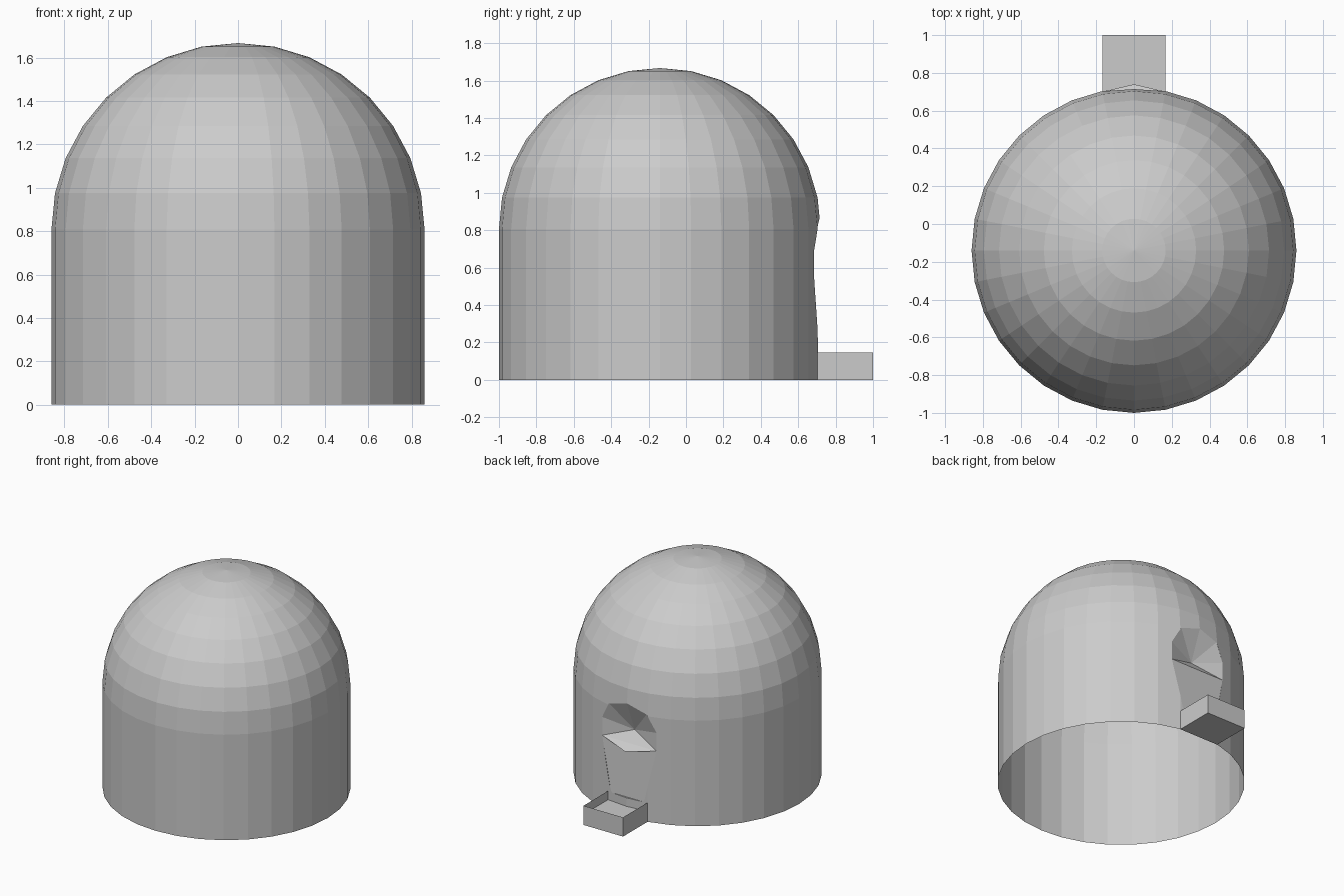
import bpy
import bmesh
from math import sin, cos, pi

old = bpy.data.objects.get("Cube")
if old:
    bpy.data.objects.remove(old, do_unlink=True)

R, CY, WALL = 0.86, -0.14, 0.807   # dome radius, centre y, wall height
SEGMENTS = 32

grey = bpy.data.materials.new("light grey")
grey.use_nodes = True
colour = (0.6, 0.6, 0.6, 1)
grey.diffuse_color = colour
grey.node_tree.nodes["Principled BSDF"].inputs["Base Color"].default_value = colour


def add_object(name, bm):
    mesh = bpy.data.meshes.new(name)
    bm.to_mesh(mesh)
    bm.free()
    mesh.materials.append(grey)
    obj = bpy.data.objects.new(name, mesh)
    bpy.context.collection.objects.link(obj)
    return obj


def hull_cutter(name, points, outer_y=0.95):
    """Solid reaching from the given points straight out past the back."""
    bm = bmesh.new()
    for x, y, z in points:
        bm.verts.new((x, y, z))
    for x, y, z in points[:-1] if name == "niche_cutter" else points:
        bm.verts.new((x, outer_y, z))
    result = bmesh.ops.convex_hull(bm, input=bm.verts[:])
    loose = [v for v in set(result["geom_interior"] + result["geom_unused"])
             if isinstance(v, bmesh.types.BMVert)]
    bmesh.ops.delete(bm, geom=loose, context='VERTS')
    bmesh.ops.recalc_face_normals(bm, faces=bm.faces[:])
    obj = add_object(name, bm)
    obj.hide_render = True
    return obj


# Domed body: straight wall topped by a hemisphere
bm = bmesh.new()
rings = [(R, 0)] + [(R * cos(i * pi / 16), WALL + R * sin(i * pi / 16)) for i in range(8)]
loops = []
for r, z in rings:
    angles = [2 * pi * k / SEGMENTS for k in range(SEGMENTS)]
    loops.append([bm.verts.new((r * cos(a), CY + r * sin(a), z)) for a in angles])
top = bm.verts.new((0, CY, WALL + R))
for k in range(SEGMENTS):
    n = (k + 1) % SEGMENTS
    for low, high in zip(loops, loops[1:]):
        bm.faces.new((low[k], low[n], high[n], high[k]))
    bm.faces.new((loops[-1][k], loops[-1][n], top))
bm.faces.new(loops[0][::-1])
body = add_object("domed_body", bm)

# Niche and flat panel cut into the back
corner = (0.23, 0.685, 0.55)
half_rim = [corner, (0.23, 0.685, 0.69), (0.16, 0.704, 0.82)]
rim = half_rim + [(0, 0.72, 0.88)] + [(-x, y, z) for x, y, z in half_rim]
apex = (0, 0.62, 0.63)
panel = [(s * x, y, z) for s in (1, -1) for x, y, z in (corner, (0.14, 0.707, 0.145))]
cutters = [hull_cutter("niche_cutter", rim + [apex]), hull_cutter("panel_cutter", panel)]
for cutter in cutters:
    mod = body.modifiers.new(cutter.name, 'BOOLEAN')
    mod.operation = 'DIFFERENCE'
    mod.solver = 'EXACT'
    mod.object = cutter
bpy.context.view_layer.update()
evaluated = body.evaluated_get(bpy.context.evaluated_depsgraph_get())
bm = bmesh.new()
bm.from_mesh(evaluated.to_mesh())
evaluated.to_mesh_clear()
body.modifiers.clear()
for cutter in cutters:
    bpy.data.objects.remove(cutter, do_unlink=True)

# The underside is open
base = [f for f in bm.faces if f.normal.z < -0.9 and f.calc_center_median().z < 0.01]
bmesh.ops.delete(bm, geom=base, context='FACES')
bm.to_mesh(body.data)
bm.free()

# Lip jutting out below the niche
bm = bmesh.new()
bm.faces.new([bm.verts.new(p) for p in
              (corner, (-corner[0], corner[1], corner[2]), (0, 0.74, 0.508))])
bmesh.ops.recalc_face_normals(bm, faces=bm.faces[:])
for f in bm.faces:
    if f.normal.z < 0:
        f.normal_flip()
add_object("niche_lip", bm)

# Open tray at the foot of the panel
bm = bmesh.new()
W, Y0, H, FLOOR = 0.167, 0.702, 0.147, 0.08
plan = ((-W, Y0), (W, Y0), (W, 1), (-W, 1))
bottom, floor, upper = [[bm.verts.new((x, y, z)) for x, y in plan] for z in (0, FLOOR, H)]
bm.faces.new(bottom[::-1])
bm.faces.new(floor)
for k in range(4):
    n = (k + 1) % 4
    for low, high in ((bottom, floor), (floor, upper)):
        bm.faces.new((low[k], low[n], high[n], high[k]))
add_object("tray", bm)
